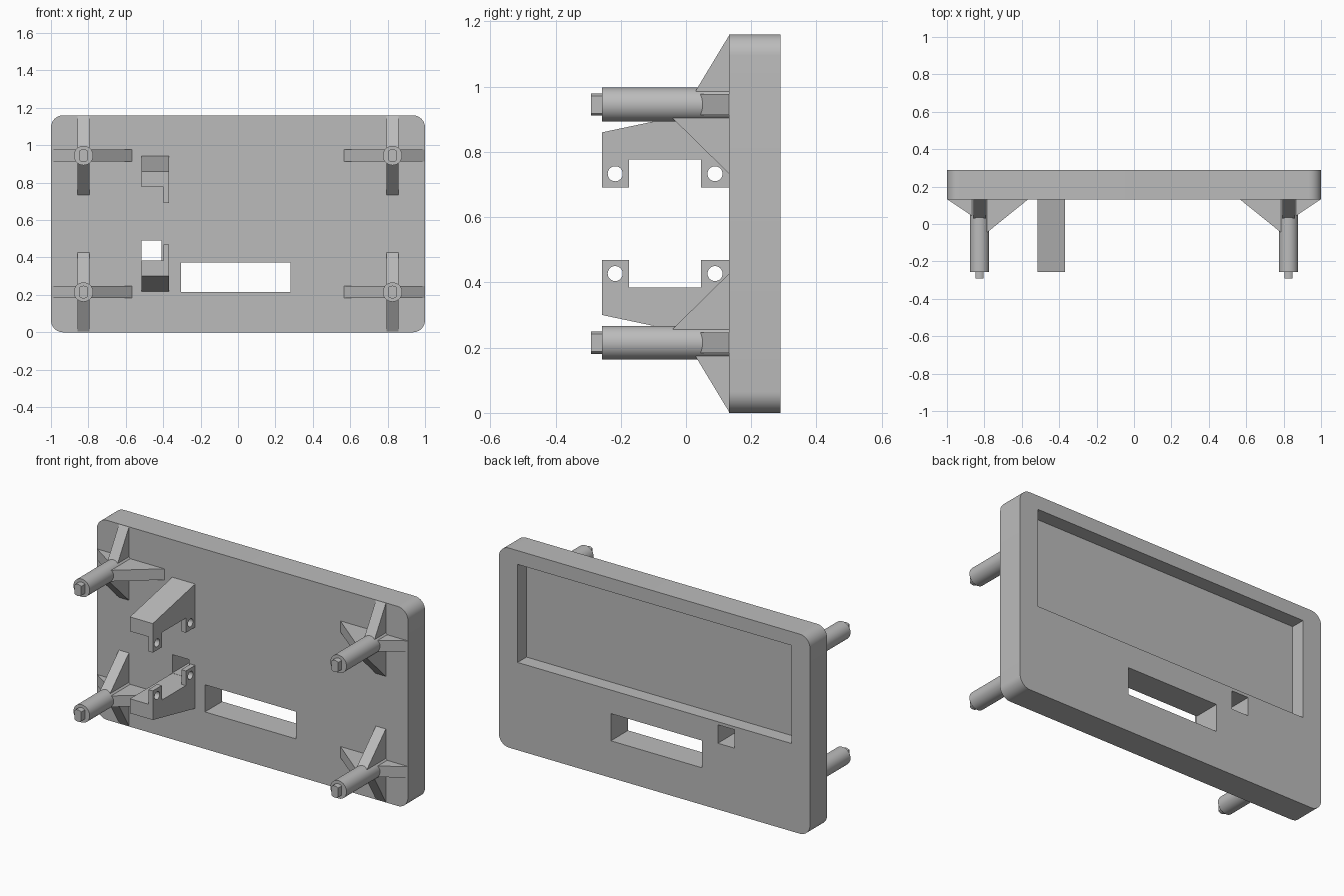
import bpy, bmesh, math

cube = bpy.data.objects.get("Cube")
if cube:
    bpy.data.objects.remove(cube, do_unlink=True)

grey = bpy.data.materials.new("plain grey")
grey.use_nodes = True
colour = (0.5, 0.5, 0.5, 1)
grey.diffuse_color = colour
grey.node_tree.nodes["Principled BSDF"].inputs["Base Color"].default_value = colour

HEIGHT = 1.16        # overall plate height
FRONT, BACK = 0.132, 0.29
MID = HEIGHT / 2


def prism(name, profile, axis, lo, hi, smooth=False):
    """Extrude a closed profile along X (profile is y,z) or Y (profile is x,z)."""
    place = (lambda u, v, t: (t, u, v)) if axis == "X" else (lambda u, v, t: (u, t, v))
    bm = bmesh.new()
    ends = [[bm.verts.new(place(u, v, t)) for u, v in profile] for t in (lo, hi)]
    bm.faces.new(ends[0])
    bm.faces.new(ends[1])
    n = len(profile)
    for i in range(n):
        j = (i + 1) % n
        bm.faces.new((ends[0][i], ends[0][j], ends[1][j], ends[1][i]))
    bmesh.ops.recalc_face_normals(bm, faces=bm.faces)
    mesh = bpy.data.meshes.new(name)
    bm.to_mesh(mesh)
    bm.free()
    mesh.materials.append(grey)
    obj = bpy.data.objects.new(name, mesh)
    bpy.context.collection.objects.link(obj)
    if smooth:
        bpy.ops.object.select_all(action="DESELECT")
        obj.select_set(True)
        bpy.context.view_layer.objects.active = obj
        bpy.ops.object.shade_smooth_by_angle(angle=math.radians(30))
    return obj


def rect(u0, u1, v0, v1):
    return [(u0, v0), (u1, v0), (u1, v1), (u0, v1)]


def arc(cu, cv, r, start, end, steps):
    angles = [math.radians(start + (end - start) * i / steps) for i in range(steps + 1)]
    return [(cu + r * math.cos(a), cv + r * math.sin(a)) for a in angles]


def circle(cu, cv, r, steps=40):
    return arc(cu, cv, r, 0, 360, steps)[:-1]


def cut(obj, cutters):
    """Subtract the cutters for good, then discard them."""
    for c in cutters:
        mod = obj.modifiers.new("cut", "BOOLEAN")
        mod.operation, mod.solver, mod.object = "DIFFERENCE", "EXACT", c
        c.hide_render = True
    bpy.context.view_layer.update()
    deps = bpy.context.evaluated_depsgraph_get()
    mesh = bpy.data.meshes.new_from_object(obj.evaluated_get(deps))
    obj.modifiers.clear()
    obj.data = mesh
    for c in cutters:
        bpy.data.objects.remove(c, do_unlink=True)


# Face plate with rounded corners, rear recess, slot and small window
R = 0.065
outline = []
for cx, cz, start in ((1 - R, HEIGHT - R, 0), (R - 1, HEIGHT - R, 90),
                      (R - 1, R, 180), (1 - R, R, 270)):
    outline += arc(cx, cz, R, start, start + 90, 10)
plate = prism("face_plate", outline, "Y", FRONT, BACK, smooth=True)
cut(plate, [
    prism("recess_cutter", rect(-0.88, 0.88, 0.51, 1.08), "Y", 0.208, 0.4),
    prism("slot_cutter", rect(-0.305, 0.28, 0.215, 0.373), "Y", 0, 0.4),
    prism("window_cutter", rect(-0.515, -0.408, 0.385, 0.492), "Y", 0, 0.4),
])

# Four standoffs, each with a flat-sided pin and four gusset fins
POST_X, POST_Z = 0.826, 0.365   # post offsets from the plate centre
HALF = 0.032                    # half thickness of a fin
for side, sx in (("left", 1), ("right", -1)):
    for level, sz in (("upper", 1), ("lower", -1)):
        tag = f"{level}_{side}"
        px, pz = sx * POST_X, MID + sz * POST_Z
        prism(f"{tag}_post", circle(px, pz, 0.052), "Y", -0.257, FRONT + 0.01, smooth=True)
        pin = arc(px, pz, 0.034, 52, 128, 8) + arc(px, pz, 0.034, 232, 308, 8)
        prism(f"{tag}_pin", pin, "Y", -0.291, -0.25, smooth=True)

        # Each fin: direction, reach along the plate, depth where it meets the post
        fins = (("outer", sx, 0, 0.172, 0.045), ("inner", -sx, 0, 0.26, -0.043),
                ("end", 0, sz, 0.212, 0.03), ("middle", 0, -sz, 0.212, -0.04))
        for word, dx, dz, reach, depth in fins:
            side_shape = [(0, FRONT + 0.01), (reach, FRONT + 0.01), (reach, FRONT),
                          (0.043, depth), (0, depth)]
            if dz:
                shape = [(y, pz + dz * d) for d, y in side_shape]
                prism(f"{tag}_{word}_fin", shape, "X", px - HALF, px + HALF)
            else:
                fin = prism(f"{tag}_{word}_fin", [(y, d) for d, y in side_shape],
                            "X", -HALF, HALF)
                fin.rotation_euler.y = dx * math.pi / 2
                fin.location = (px, 0, pz)

# Two facing brackets: solid wedge body plus a side sheet with drilled tabs
Y0, Y1 = -0.257, FRONT + 0.005
for level, sz in (("upper", 1), ("lower", -1)):
    def flip(profile):
        return [(y, MID + sz * h) for y, h in profile]

    top = [(Y1, 0.363), (Y0, 0.28)]
    body = flip(top + [(Y0, 0.196), (Y1, 0.196)])
    prism(f"{level}_bracket_body", body, "X", -0.515, -0.397)
    sheet = flip(top + [(Y0, 0.111), (-0.174, 0.111), (-0.174, 0.196),
                        (0.046, 0.196), (0.046, 0.111), (Y1, 0.111)])
    tabs = prism(f"{level}_bracket_tabs", sheet, "X", -0.397, -0.368)
    cut(tabs, [prism("drill", circle(y, MID + sz * 0.153, 0.023, 32), "X", -0.45, -0.3)
               for y in (-0.217, 0.089)])
